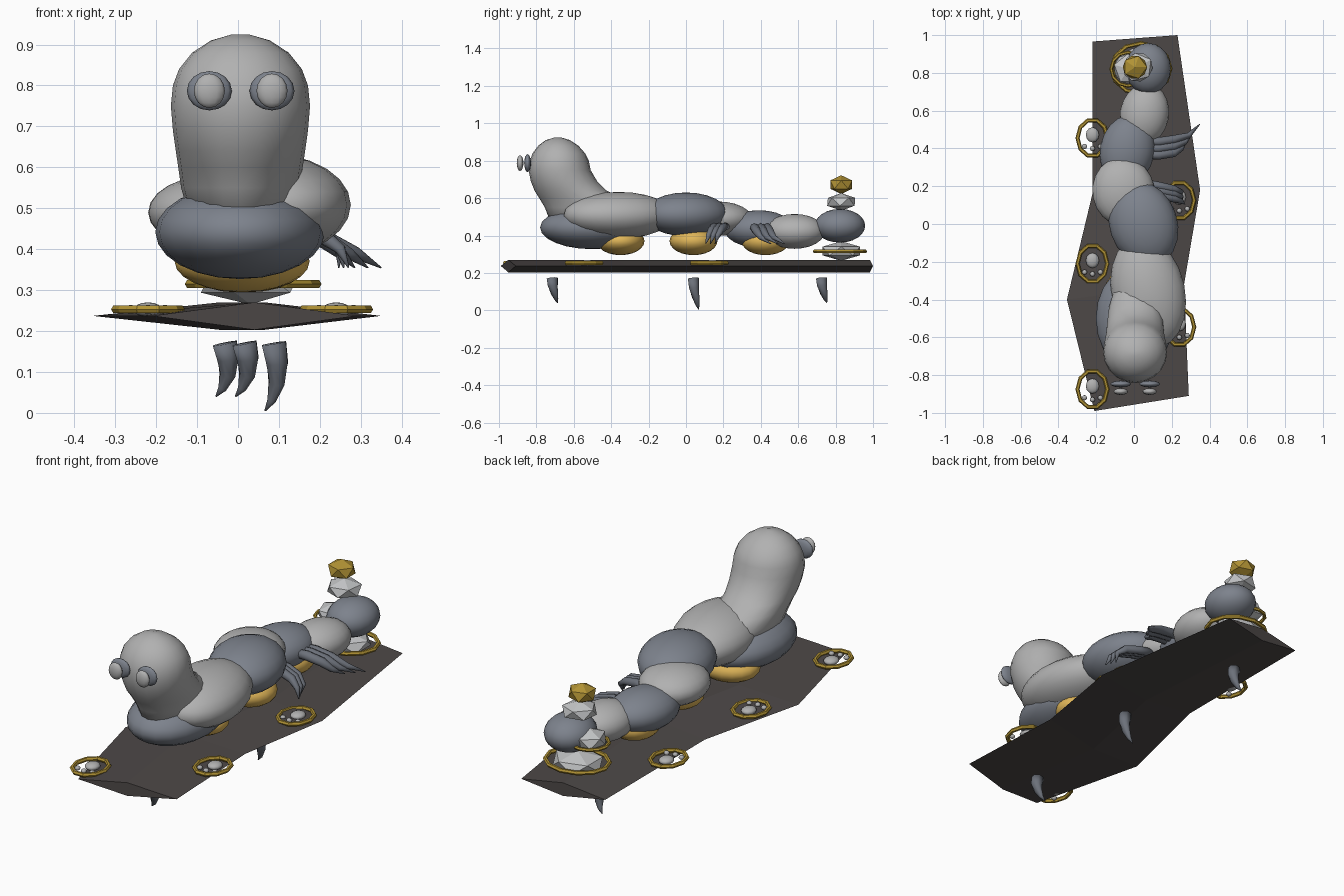
import bpy, bmesh, math
from mathutils import Vector, Matrix

if "Cube" in bpy.data.objects:
    bpy.data.objects.remove(bpy.data.objects["Cube"])


def mat(name, rgb):
    m = bpy.data.materials.new(name)
    m.diffuse_color = (*rgb, 1)
    m.use_nodes = True
    m.node_tree.nodes["Principled BSDF"].inputs["Base Color"].default_value = m.diffuse_color
    return m


LIGHT = mat("light grey", (0.44, 0.44, 0.44))
DARK = mat("blue grey", (0.205, 0.225, 0.265))
CLAW = mat("claw grey", (0.15, 0.165, 0.195))
PALE = mat("pale stone", (0.55, 0.56, 0.57))
BELLY = mat("bright gold", (0.75, 0.47, 0.10))
GOLD = mat("old gold", (0.44, 0.29, 0.035))
SLAB = mat("dark slate", (0.075, 0.066, 0.064))


def finish(name, bm, material, smooth):
    bmesh.ops.recalc_face_normals(bm, faces=bm.faces)
    me = bpy.data.meshes.new(name)
    for f in bm.faces:
        f.smooth = smooth
    bm.to_mesh(me)
    bm.free()
    me.materials.append(material)
    ob = bpy.data.objects.new(name, me)
    bpy.context.collection.objects.link(ob)
    return ob


def ball(name, loc, size, material, turn=0, seg=20, rings=12):
    bm = bmesh.new()
    bmesh.ops.create_uvsphere(bm, u_segments=seg, v_segments=rings, radius=1)
    bm.transform(Matrix.LocRotScale(Vector(loc), Matrix.Rotation(math.radians(turn), 3, 'Z'), Vector(size)))
    return finish(name, bm, material, True)


def stone(name, loc, size, material, turn=0):
    bm = bmesh.new()
    bmesh.ops.create_icosphere(bm, subdivisions=1, radius=1)
    bm.transform(Matrix.LocRotScale(Vector(loc), Matrix.Rotation(math.radians(turn), 3, 'Z'), Vector(size)))
    return finish(name, bm, material, False)


def loft(name, rings, material, smooth=True):
    """Skin a list of closed vertex loops and cap both ends."""
    bm = bmesh.new()
    loops = [[bm.verts.new(p) for p in r] for r in rings]
    n = len(loops[0])
    for a, b in zip(loops, loops[1:]):
        for i in range(n):
            bm.faces.new((a[i], a[(i + 1) % n], b[(i + 1) % n], b[i]))
    bm.faces.new(loops[0])
    bm.faces.new(loops[-1])
    return finish(name, bm, material, smooth)


def oval(c, rx, ry, n, rot=None):
    pts = [Vector((rx * math.cos(t), ry * math.sin(t), 0))
           for t in (2 * math.pi * i / n for i in range(n))]
    return [Vector(c) + (rot @ p if rot else p) for p in pts]


def ring(name, loc, rx, ry, tube, seg=10):
    """Closed oval hoop with a square-ish tube."""
    bm = bmesh.new()
    loops = []
    for i in range(seg):
        t = 2 * math.pi * i / seg
        loop = []
        for j in range(6):
            a = 2 * math.pi * j / 6
            k = tube * math.cos(a)
            loop.append(bm.verts.new((loc[0] + (rx - tube + k) * math.cos(t),
                                      loc[1] + (ry - tube + k) * math.sin(t),
                                      loc[2] + tube * math.sin(a))))
        loops.append(loop)
    for i in range(seg):
        a, b = loops[i], loops[(i + 1) % seg]
        for j in range(6):
            bm.faces.new((a[j], a[(j + 1) % 6], b[(j + 1) % 6], b[j]))
    return finish(name, bm, GOLD, False)


def horn(name, points, radii):
    """Tapered curved horn along a path."""
    pts = [Vector(p) for p in points]
    rings = []
    for i, (p, r) in enumerate(zip(pts, radii)):
        d = pts[min(i + 1, len(pts) - 1)] - pts[max(i - 1, 0)]
        rings.append(oval(p, r, r, 8, d.to_track_quat('Z', 'Y').to_matrix()))
    return loft(name, rings, CLAW)


# Base slab: zigzag outline with a lozenge cross-section
stations = [((-0.21, -0.99), (0.29, -0.91)), ((-0.355, -0.40), (0.265, -0.32)),
            ((-0.22, 0.16), (0.35, 0.18)), ((-0.22, 0.966), (0.23, 1.0))]
sections = []
for l, r in stations:
    mx, my = (l[0] + r[0]) / 2, (l[1] + r[1]) / 2
    sections.append([(l[0], l[1], 0.237), (mx, my, 0.203), (r[0], r[1], 0.237), (mx, my, 0.27)])
loft("base_slab", sections, SLAB, False)

# Body segments, front to back
ball("chest_segment", (0.005, -0.50, 0.442), (0.207, 0.28, 0.115), DARK)
ball("shoulder_segment", (0.075, -0.36, 0.508), (0.195, 0.30, 0.125), LIGHT, 12)
ball("middle_segment", (0.05, 0.0, 0.513), (0.18, 0.23, 0.117), DARK, 18)
ball("waist_segment", (-0.055, 0.17, 0.49), (0.165, 0.185, 0.092), LIGHT, 10)
ball("hip_segment", (-0.035, 0.39, 0.435), (0.145, 0.19, 0.10), DARK, -12)
ball("tail_segment", (0.055, 0.58, 0.422), (0.13, 0.165, 0.093), LIGHT, -10)
ball("tail_end", (0.075, 0.823, 0.452), (0.12, 0.135, 0.09), DARK)

# Head and neck: height, front y, back y, half width
neck = [(0.46, -0.72, -0.25, 0.12), (0.55, -0.755, -0.27, 0.145), (0.60, -0.785, -0.34, 0.152),
        (0.64, -0.81, -0.425, 0.158), (0.69, -0.83, -0.475, 0.165), (0.75, -0.842, -0.51, 0.170),
        (0.80, -0.835, -0.52, 0.165), (0.84, -0.82, -0.54, 0.150), (0.88, -0.79, -0.575, 0.118),
        (0.91, -0.75, -0.62, 0.072), (0.925, -0.70, -0.67, 0.02)]
loft("head_and_neck", [oval((0.006, (a + b) / 2, z), w, (b - a) / 2, 20) for z, a, b, w in neck], LIGHT)

# Eyes
for x in (-0.07, 0.083):
    ball("eye_socket", (x, -0.847, 0.787), (0.055, 0.018, 0.048), DARK, seg=12, rings=8)
    ball("eye", (x, -0.887, 0.787), (0.038, 0.018, 0.042), LIGHT, seg=12, rings=8)

# Gold belly pads
for x, y, rx in ((0.01, -0.35, 0.165), (0.03, 0.04, 0.14), (-0.01, 0.425, 0.12)):
    ball("belly_pad", (x, y, 0.37), (rx, 0.128, 0.075), BELLY)

# Hoops with pads and toes beside the slab
for x, y in ((-0.22, 0.455), (0.24, 0.125), (-0.22, -0.21), (0.24, -0.545), (-0.22, -0.875)):
    ring("paw_hoop", (x, y, 0.253), 0.09, 0.109, 0.011)
    ball("paw_pad", (x, y + 0.017, 0.252), (0.035, 0.04, 0.018), LIGHT, seg=12, rings=8)
    for dx, dy in ((-0.042, -0.045), (0, -0.055), (0.042, -0.045)):
        ball("paw_toe", (x + dx, y + dy, 0.253), (0.014, 0.014, 0.011), LIGHT, seg=8, rings=6)

# Stacked stones at the tail
stone("bottom_stone", (0.03, 0.83, 0.317), (0.135, 0.118, 0.052), PALE)
ring("bottom_hoop", (0.037, 0.823, 0.315), 0.167, 0.145, 0.011, 12)
stone("side_stone", (-0.03, 0.82, 0.445), (0.085, 0.09, 0.05), PALE, 20)
ring("side_hoop", (-0.032, 0.82, 0.425), 0.098, 0.098, 0.009, 12)
stone("upper_stone", (0.02, 0.83, 0.58), (0.09, 0.085, 0.047), PALE, 30)
stone("top_stone", (0.005, 0.83, 0.672), (0.072, 0.069, 0.05), GOLD)

# Hanging claws below the slab: top centre, length
for x, y, h in ((0.016, -0.715, 0.13), (0.088, 0.04, 0.165), (-0.032, 0.725, 0.13)):
    horn("hanging_claw",
         [(x, y, 0.17), (x + 0.008, y + 0.003, 0.17 - 0.3 * h), (x + 0.006, y + 0.012, 0.17 - 0.6 * h),
          (x - 0.006, y + 0.022, 0.17 - 0.85 * h), (x - 0.022, y + 0.028, 0.17 - h)],
         (0.032, 0.028, 0.020, 0.011, 0.002))

# Rear arm: three long swept fingers
for k in range(3):
    y, tip = 0.365 + 0.035 * k, (0.285 + 0.032 * k, 0.455 + 0.037 * k, 0.355)
    horn("rear_finger",
         [(0.06, y, 0.44), (0.13, y, 0.442), (0.21, y + 0.012, 0.425),
          (0.25 + 0.02 * k, y + 0.035, 0.39), tip],
         (0.02, 0.024, 0.023, 0.015, 0.002))

# Middle arm: short curled fingers
for k in range(3):
    y = 0.135 + 0.025 * k
    horn("middle_finger",
         [(0.07, y + 0.03, 0.45), (0.14, y + 0.015, 0.445), (0.21, y, 0.43),
          (0.25, y - 0.015, 0.40), (0.27 - 0.012 * k, y - 0.03, 0.355)],
         (0.02, 0.022, 0.02, 0.014, 0.002))
